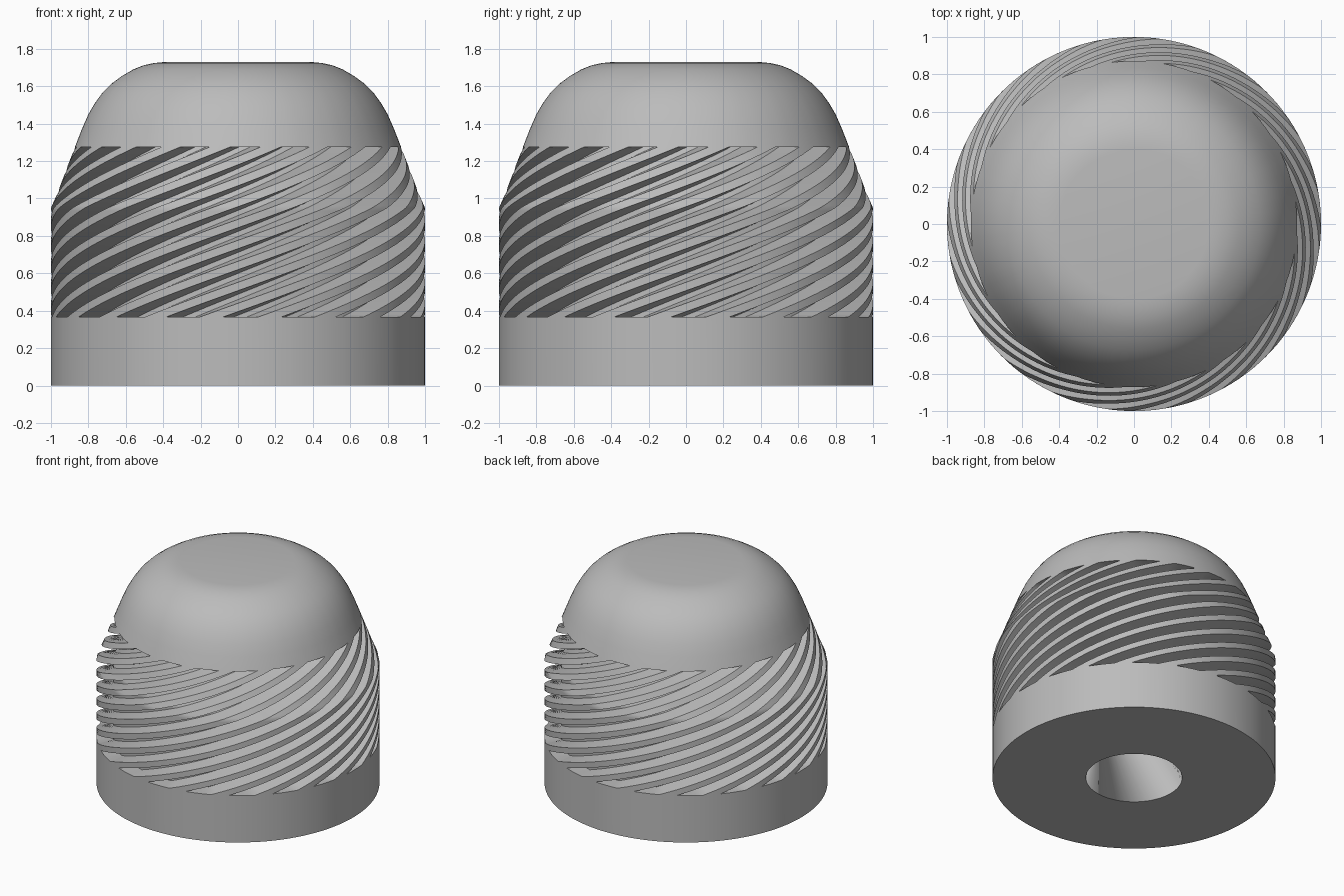
import bpy, bmesh, math

if "Cube" in bpy.data.objects:
    bpy.data.objects.remove(bpy.data.objects["Cube"])

TEETH = 20                    # twisted ridges around the body
PITCH = 2 * math.pi / TEETH
Z0, Z1 = 0.365, 1.275         # ridge band
RATE = 2.8                    # twist in radians per unit height
DEPTH = 0.115
STEPS = 64
PHASE = math.radians(11.6)    # crest centre at the top of the band

# one tooth: (fraction of pitch from crest centre, groove depth factor)
TOOTH = [(-0.2, 0), (-0.07, 0), (0.07, 0), (0.2, 0),
         (0.375, 1), (0.46, 1), (0.54, 1), (0.625, 1)]

# outer profile above the straight wall: (radius, height)
OUTER = [(1.0, 0.0), (1.0, 0.95), (0.965, 1.03), (0.92, 1.15), (0.872, 1.275),
         (0.835, 1.37), (0.80, 1.45), (0.765, 1.51), (0.725, 1.565),
         (0.675, 1.615), (0.62, 1.655), (0.56, 1.69), (0.505, 1.712),
         (0.45, 1.724), (0.40, 1.729)]


def outer_radius(z):
    for (r0, a), (r1, b) in zip(OUTER, OUTER[1:]):
        if a <= z <= b:
            return r0 + (r1 - r0) * (z - a) / (b - a)
    return OUTER[-1][0]


def ring(bm, radius, z, depth=0.0):
    twist = PHASE + RATE * (min(max(z, Z0), Z1) - Z1)
    verts = []
    for i in range(TEETH):
        for f, d in TOOTH:
            a = twist + (i + f) * PITCH
            r = radius - depth * d
            verts.append(bm.verts.new((r * math.cos(a), r * math.sin(a), z)))
    return verts


bm = bmesh.new()
rows = []
# bored hole, underside and plain base band
for r, z in [(0.34, 0.9), (0.34, 0.0), (1.0, 0.0), (1.0, Z0)]:
    rows.append(ring(bm, r, z))
# twisted ridges
for s in range(STEPS + 1):
    z = Z0 + (Z1 - Z0) * s / STEPS
    rows.append(ring(bm, outer_radius(z), z, DEPTH))
# smooth dome
for r, z in OUTER[4:]:
    rows.append(ring(bm, r, z))

for low, high in zip(rows, rows[1:]):
    n = len(low)
    for i in range(n):
        j = (i + 1) % n
        quad = [low[i], low[j], high[j], high[i]]
        # crest parts of the step rows have no area
        if all((a.co - b.co).length < 1e-6 for a, b in ((low[i], high[i]), (low[j], high[j]))):
            continue
        bm.faces.new(quad)
bm.faces.new(rows[-1])
bm.faces.new(list(reversed(rows[0])))
bmesh.ops.remove_doubles(bm, verts=bm.verts, dist=1e-5)
bmesh.ops.recalc_face_normals(bm, faces=bm.faces)

mesh = bpy.data.meshes.new("ridged_knob")
bm.to_mesh(mesh)
bm.free()
knob = bpy.data.objects.new("ridged_knob", mesh)
bpy.context.collection.objects.link(knob)

grey = bpy.data.materials.new("plain grey")
grey.diffuse_color = (0.5, 0.5, 0.5, 1)
grey.use_nodes = True
grey.node_tree.nodes["Principled BSDF"].inputs["Base Color"].default_value = grey.diffuse_color
mesh.materials.append(grey)

bpy.context.view_layer.objects.active = knob
knob.select_set(True)
bpy.ops.object.shade_smooth_by_angle(angle=math.radians(30))
